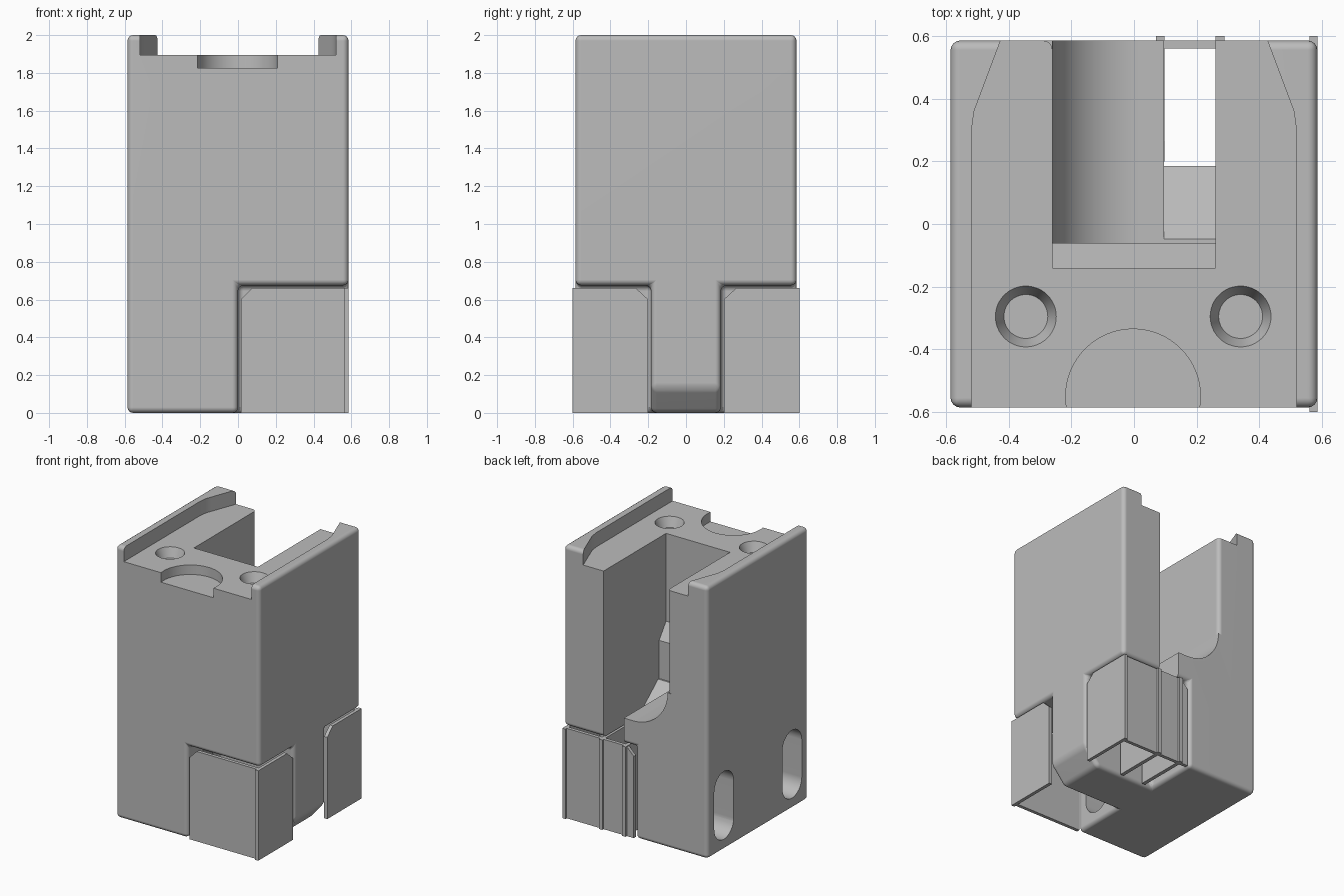
import bpy, bmesh, math
from mathutils import Vector

cube = bpy.data.objects.get("Cube")
if cube:
    bpy.data.objects.remove(cube, do_unlink=True)

grey = bpy.data.materials.new("plain grey")
grey.use_nodes = True
GREY = (0.5, 0.5, 0.5, 1)
grey.diffuse_color = GREY
grey.node_tree.nodes["Principled BSDF"].inputs["Base Color"].default_value = GREY


def prism(name, axis, points, lo, hi, top_scale=None):
    """Extrude a 2D outline along one axis; the outline uses the other two axes in order."""
    def place(p, h):
        co = list(p)
        co.insert("xyz".index(axis), h)
        return Vector(co)
    bm = bmesh.new()
    low = [bm.verts.new(place(p, lo)) for p in points]
    high = [bm.verts.new(place(p, hi)) for p in points]
    bm.faces.new(low)
    bm.faces.new(high)
    n = len(points)
    for i in range(n):
        j = (i + 1) % n
        bm.faces.new((low[i], low[j], high[j], high[i]))
    bmesh.ops.recalc_face_normals(bm, faces=bm.faces)
    mesh = bpy.data.meshes.new(name)
    bm.to_mesh(mesh)
    bm.free()
    mesh.materials.append(grey)
    ob = bpy.data.objects.new(name, mesh)
    bpy.context.collection.objects.link(ob)
    return ob


def box(name, x, y, z):
    return prism(name, "z", [(x[0], y[0]), (x[1], y[0]), (x[1], y[1]), (x[0], y[1])], *z)


def arc(cx, cy, r, start, end, steps):
    angles = [math.radians(start + (end - start) * i / steps) for i in range(steps + 1)]
    return [(cx + r * math.cos(a), cy + r * math.sin(a)) for a in angles]


def circle(cx, cy, r, steps=48):
    return arc(cx, cy, r, 0, 360, steps)[:-1]


def apply(ob, mod):
    bpy.context.view_layer.objects.active = ob
    with bpy.context.temp_override(object=ob, active_object=ob):
        bpy.ops.object.modifier_apply(modifier=mod.name)


def cut(ob, cutter):
    cutter.hide_render = True
    mod = ob.modifiers.new("cut", "BOOLEAN")
    mod.operation = "DIFFERENCE"
    mod.solver = "EXACT"
    mod.object = cutter
    apply(ob, mod)
    bpy.data.objects.remove(cutter, do_unlink=True)


H = 0.585       # half width of the block
TOP = 1.895     # floor between the top rails
OVER = 2.1

# Block with two lower corner notches and a chamfered tongue between them
body = box("body", (-H, H), (-H, H), (0, 2))
for s in (-1, 1):
    cut(body, box("notch", (0, 0.8), sorted((s * 0.185, s * 0.8)), (-0.1, 0.675)))
cut(body, prism("tongue_chamfer", "y", [(H - 0.11, 0), (H, 0.13), (0.7, 0.13), (0.7, -0.1), (H - 0.11, -0.1)], -0.3, 0.3))

# Rounded outer edges
bevel = body.modifiers.new("round", "BEVEL")
bevel.width = 0.03
bevel.segments = 4
bevel.limit_method = "ANGLE"
apply(body, bevel)

# Sunken top between two side rails that widen toward the back
side = [(0.518, -0.7), (0.518, 0.3), (0.51, 0.36), (0.495, 0.4), (0.42, 0.6), (0.42, 0.7)]
cut(body, prism("top_recess", "z", side + [(-x, y) for x, y in reversed(side)], TOP, OVER))

# Round pocket at the front edge and two countersunk holes
cut(body, prism("front_pocket", "z", circle(-0.003, -0.55, 0.215, 64), 1.825, OVER))
for x in (-0.345, 0.34):
    bm = bmesh.new()
    bmesh.ops.create_cone(bm, cap_ends=True, segments=48, radius1=0.07, radius2=0.101, depth=0.08)
    bmesh.ops.translate(bm, verts=bm.verts, vec=(x, -0.295, TOP - 0.03))
    mesh = bpy.data.meshes.new("countersink")
    bm.to_mesh(mesh)
    bm.free()
    cone = bpy.data.objects.new("countersink", mesh)
    bpy.context.collection.objects.link(cone)
    cut(body, cone)

# Deep back slot: curved floor corner, sloped step, rounded rear lip
curve = arc(0.02, 1.14, 0.28, 270, 180, 12)
cut(body, prism("slot", "y", [(0.26, OVER), (0.26, 0.86)] + curve + [(-0.26, OVER)], -0.06, 0.8))
cut(body, prism("slot_step", "x", [(-0.14, OVER), (-0.14, 1.25), (-0.06, 1.14), (0, 1.14), (0, OVER)], -0.26, 0.26))
lip = arc(-0.29, 0.555, 0.03, 0, 90, 4)
cut(body, prism("slot_lip", "z", lip + [(-0.29, 0.7), (-0.25, 0.7), (-0.25, 0.555)], 1.14, OVER))
# Ramp and opening beside the slot floor
cut(body, prism("slot_window", "x", [(-0.06, 0.87), (0.185, 0.67), (0.185, 0.6), (0.8, 0.6), (0.8, 1), (-0.06, 1)], 0.095, 0.26))

# Two upright oval slots through the lower side
for y in (-0.395, 0.395):
    oval = arc(y, 0.465, 0.113, 0, 180, 16) + arc(y, 0.193, 0.113, 180, 360, 16)
    cut(body, prism("oval_slot", "x", oval, -0.8, 0.2))

# Thin corner covers: chamfered walls with small ribs
Z = 0.66
covers = []
for s, place in ((-1, "front"), (1, "back")):
    covers.append(prism(place + "_cover_side", "x",
                  [(s * 0.2, 0), (s * 0.6, 0), (s * 0.6, Z), (s * 0.265, Z), (s * 0.2, Z - 0.06)], 0.56, H))
    covers.append(prism(place + "_cover_wall", "y",
                  [(0.015, 0), (0.561, 0), (0.561, Z), (0.075, Z), (0.015, Z - 0.06)], *sorted((s * 0.56, s * H))))
for i, x in enumerate((0.07, 0.26)):
    covers.append(prism("back_cover_rib_%d" % (i + 1), "x",
                  [(0.2, 0), (0.6, 0), (0.6, Z), (0.265, Z), (0.2, Z - 0.06)], x, x + 0.028))

# Smooth rounded edges, flat broad faces
bpy.ops.object.select_all(action="DESELECT")
body.select_set(True)
bpy.context.view_layer.objects.active = body
bpy.ops.object.shade_smooth_by_angle(angle=math.radians(30))
weighted = body.modifiers.new("flat_faces", "WEIGHTED_NORMAL")
weighted.keep_sharp = True
